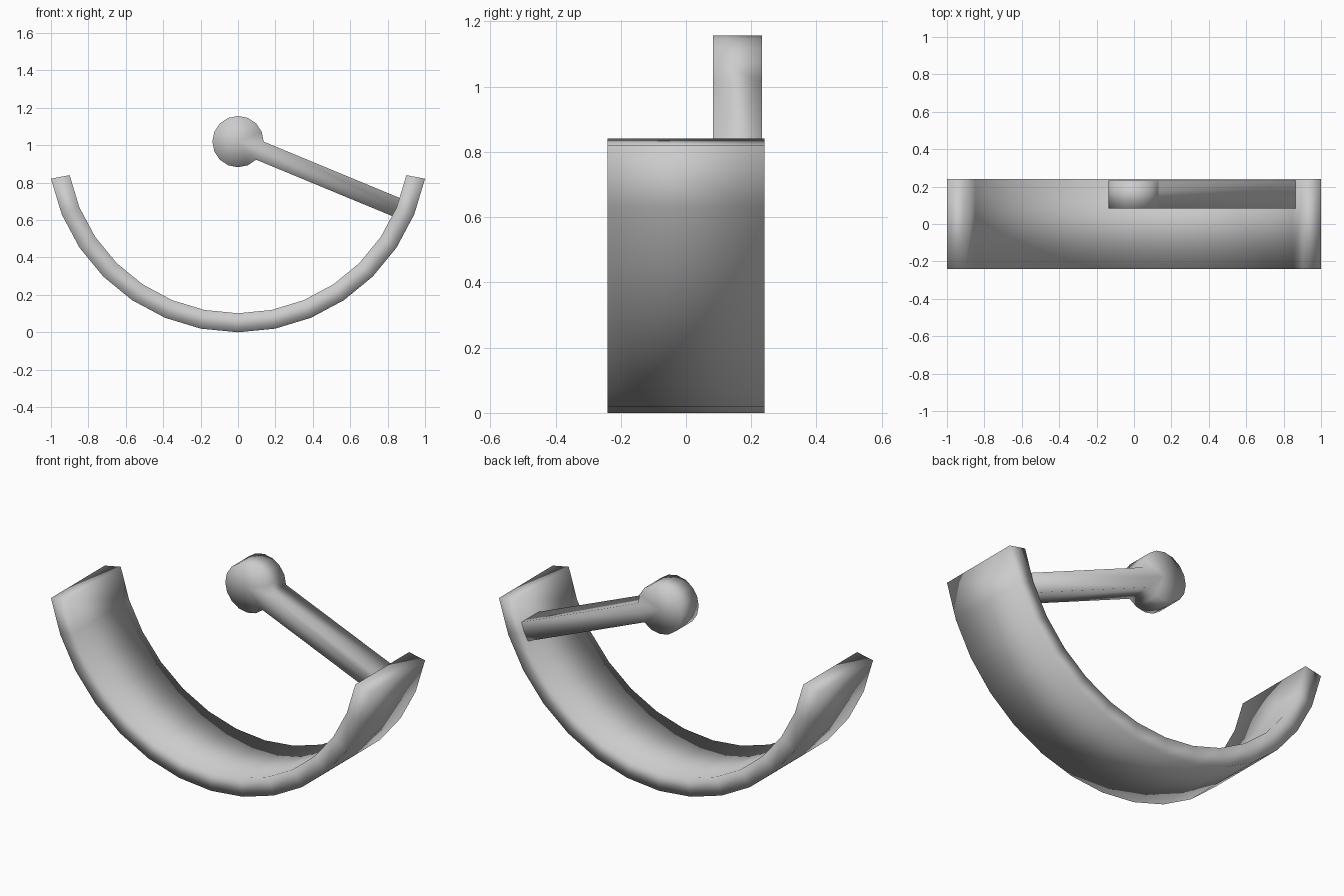
import bpy
from math import sin, cos, tan, radians

if "Cube" in bpy.data.objects:
    bpy.data.objects.remove(bpy.data.objects["Cube"])

CZ = 1.0196              # shared centre height of arc and disc
STEP = radians(11.25)    # arc is part of a 32-sided circle


def polar(r, a):
    return (r * cos(a), CZ + r * sin(a))


def slab(name, pts, faces, y0, y1):
    """Extrude a flat set of xz faces from y0 to y1, closing the outer edges."""
    n = len(pts)
    verts = [(x, y, z) for y in (y0, y1) for x, z in pts]
    edges = {(f[i], f[(i + 1) % len(f)]) for f in faces for i in range(len(f))}
    allf = [tuple(f) for f in faces]
    allf += [tuple(i + n for i in reversed(f)) for f in faces]
    allf += [(b, a, a + n, b + n) for a, b in edges if (b, a) not in edges]
    me = bpy.data.meshes.new(name)
    me.from_pydata(verts, [], allf)
    me.validate()
    me.shade_smooth()
    ob = bpy.data.objects.new(name, me)
    bpy.context.collection.objects.link(ob)
    return ob


# Curved band: 14 segments, open at the top
R_OUT, R_IN, SEG = 1.0196, 0.918, 14
angles = [radians(-90) + (i - SEG / 2) * STEP for i in range(SEG + 1)]
pts = [polar(R_OUT, a) for a in angles] + [polar(R_IN, a) for a in angles]
k = SEG + 1
slab("curved_band", pts,
     [(i, i + 1, i + 1 + k, i + k) for i in range(SEG)], -0.24, 0.24)

# Round pivot with the arm drawn out of two of its sixteen sides
R, N = 0.137, 16
pts = [polar(R, -2 * STEP * i) for i in range(N)] + [(0, CZ)]
faces = [(N, (i + 1) % N, i) for i in range(N)]
axis, half = -2 * STEP, R * sin(2 * STEP)
for off in (half, 0, -half):
    d = R_IN - abs(off) * tan(STEP / 2)
    pts.append((d * cos(axis) - off * sin(axis),
                CZ + d * sin(axis) + off * cos(axis)))
faces += [(0, 1, N + 2, N + 1), (1, 2, N + 3, N + 2)]
# same winding for every face: counter-clockwise seen from the front
fixed = []
for f in faces:
    area = sum(pts[f[i]][0] * pts[f[(i + 1) % len(f)]][1]
               - pts[f[(i + 1) % len(f)]][0] * pts[f[i]][1] for i in range(len(f)))
    fixed.append(f if area > 0 else f[::-1])
slab("pivot_arm", pts, fixed, 0.082, 0.233)
